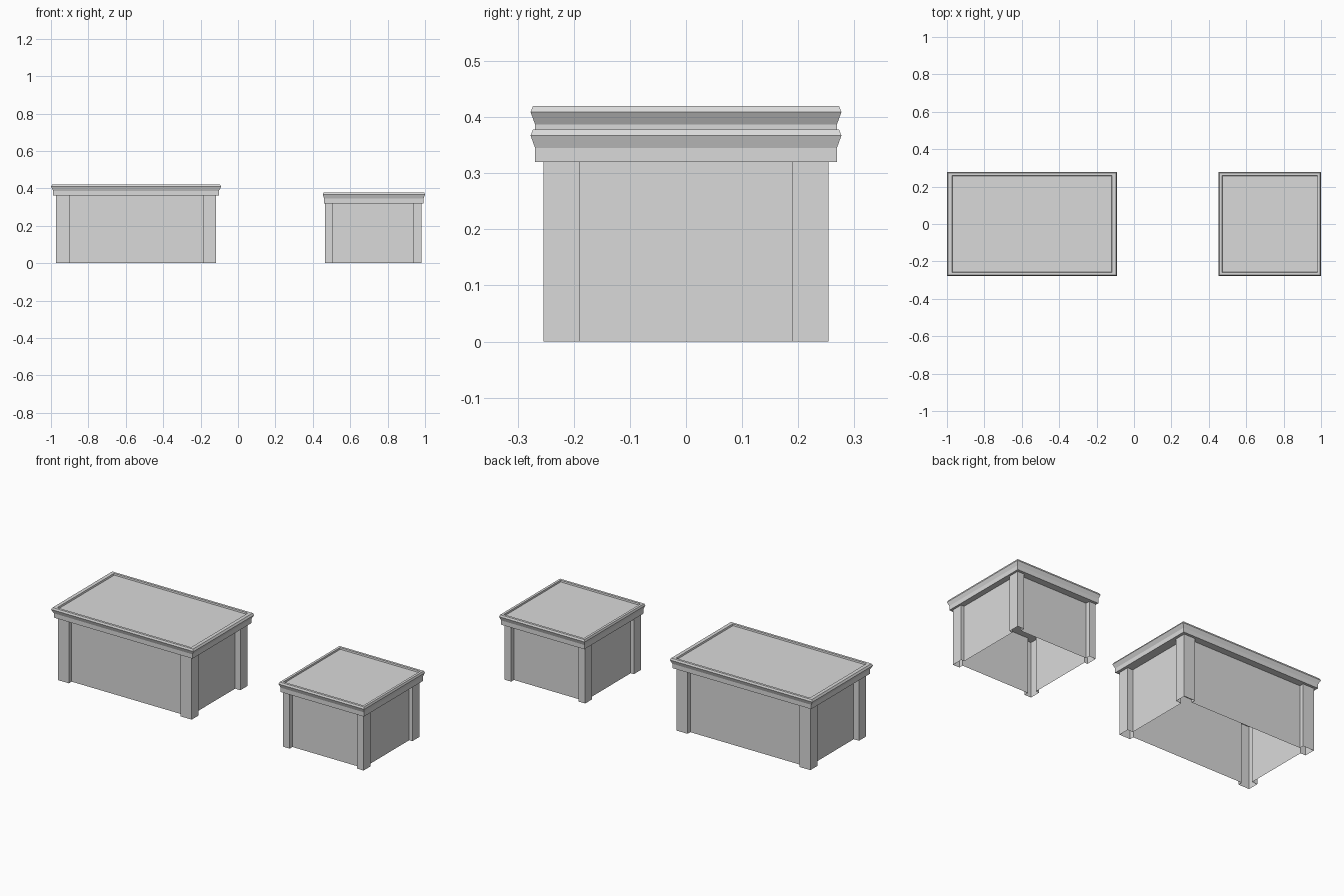
import bpy
import bmesh

cube = bpy.data.objects.get("Cube")
if cube:
    bpy.data.objects.remove(cube, do_unlink=True)

grey = bpy.data.materials.new("stone grey")
grey.use_nodes = True
grey.diffuse_color = (0.7, 0.7, 0.7, 1)
grey.node_tree.nodes["Principled BSDF"].inputs["Base Color"].default_value = (0.7, 0.7, 0.7, 1)


def finish(bm, name):
    mesh = bpy.data.meshes.new(name)
    bmesh.ops.recalc_face_normals(bm, faces=bm.faces)
    bm.to_mesh(mesh)
    bm.free()
    mesh.materials.append(grey)
    obj = bpy.data.objects.new(name, mesh)
    bpy.context.collection.objects.link(obj)
    return obj


def loft(bm, rings):
    """Join successive closed rings of points with quads."""
    loops = [[bm.verts.new(p) for p in ring] for ring in rings]
    for low, high in zip(loops, loops[1:]):
        for i in range(len(low)):
            j = (i + 1) % len(low)
            bm.faces.new((low[i], low[j], high[j], high[i]))
    return loops


def walls(name, x0, x1, y, height, post, step):
    """Open-bottomed walls whose corner posts stand proud of the panels."""
    cx, hx = (x0 + x1) / 2, (x1 - x0) / 2
    (px, py), (sx, sy) = post, step
    # One corner of the plan, running from the side panel to the front panel
    corner = [(hx - sx, y - py), (hx, y - py), (hx, y),
              (hx - px, y), (hx - px, y - sy)]
    plan = []
    for mx, my in ((1, 1), (-1, 1), (-1, -1), (1, -1)):
        pts = [(cx + mx * a, my * b) for a, b in corner]
        plan += pts if mx * my > 0 else pts[::-1]
    bm = bmesh.new()
    loft(bm, [[(a, b, z) for a, b in plan] for z in (0, height)])
    finish(bm, name)


def cornice(name, x0, x1, y, base, over):
    """Moulded cap with a shallow sunken roof panel."""
    # Height above the base and inset, as a multiple of the overhang
    profile = [(0, 1), (0.025, 1), (0.047, 0), (0.058, 0.55),
               (0.058, 2.3), (0.049, 2.5)]
    rings = []
    for z, f in profile:
        a, b, c = x0 + f * over[0], x1 - f * over[0], y - f * over[1]
        rings.append([(a, -c, base + z), (b, -c, base + z),
                      (b, c, base + z), (a, c, base + z)])
    bm = bmesh.new()
    loops = loft(bm, rings)
    bm.faces.new(loops[0][::-1])
    bm.faces.new(loops[-1])
    finish(bm, name)


# Long block
walls("long_block_walls", -0.972, -0.118, 0.254, 0.362, (0.07, 0.064), (0.034, 0.025))
cornice("long_block_cornice", -1.0, -0.09, 0.277, 0.362, (0.012, 0.008))

# Short block
walls("short_block_walls", 0.466, 0.98, 0.254, 0.32, (0.042, 0.064), (0.02, 0.025))
cornice("short_block_cornice", 0.453, 1.0, 0.277, 0.32, (0.008, 0.008))
